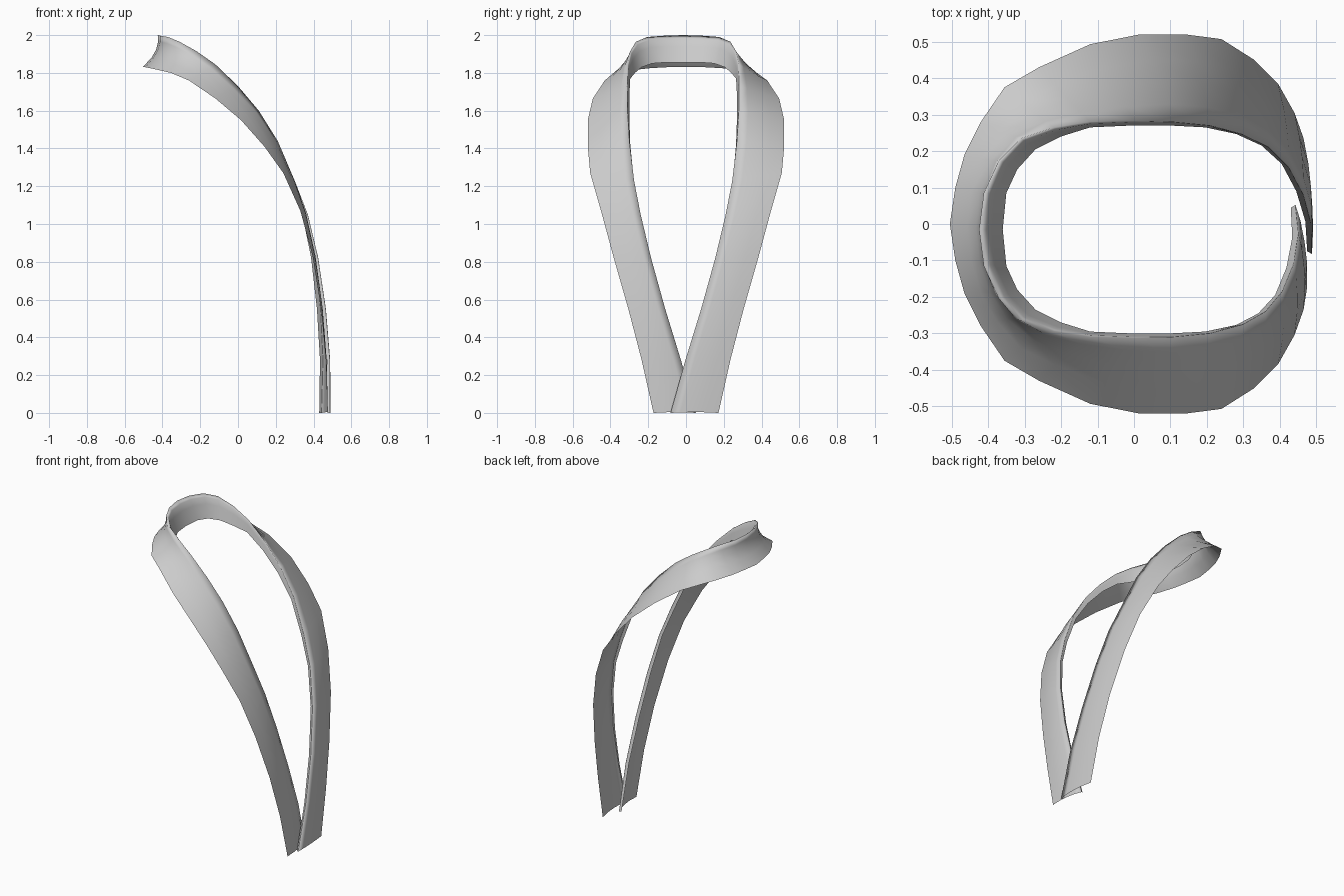
import bpy, bmesh
from mathutils import Vector

if "Cube" in bpy.data.objects:
    bpy.data.objects.remove(bpy.data.objects["Cube"])

# Half of the collar from back centre to lapel tip:
# outer edge, fold line, inner stand edge
STATIONS = [
    ((-.505, 0, 1.83), (-.425, 0, 2.0), (-.36, 0, 1.855)),
    ((-.49, .10, 1.83), (-.412, .10, 1.997), (-.35, .10, 1.855)),
    ((-.465, .19, 1.825), (-.37, .19, 1.99), (-.32, .165, 1.85)),
    ((-.42, .28, 1.815), (-.31, .25, 1.965), (-.27, .22, 1.83)),
    ((-.355, .375, 1.80), (-.22, .28, 1.915), (-.20, .255, 1.80)),
    ((-.26, .43, 1.76), (-.12, .295, 1.845), (-.12, .28, 1.77)),
    ((-.12, .493, 1.665), (0, .298, 1.73), (-.01, .285, 1.68)),
    ((.016, .52, 1.55), (.11, .295, 1.60), (.10, .285, 1.56)),
    ((.14, .52, 1.41), (.21, .285, 1.44), (.195, .28, 1.42)),
    ((.24, .507, 1.27), (.30, .26, 1.23), (.28, .262, 1.22)),
    ((.33, .45, 1.07), (.37, .225, 1.05), (.35, .23, 1.05)),
    ((.395, .385, .83), (.425, .17, .82), (.405, .18, .82)),
    ((.44, .305, .55), (.465, .095, .55), (.445, .105, .55)),
    ((.465, .235, .28), (.487, .012, .28), (.47, .022, .28)),
    ((.475, .172, .02), (.488, -.067, .02), (.475, -.06, .02)),
]


def section(i, side):
    """Cross-section points from outer edge over the fold to the stand edge."""
    outer, fold, stand = (Vector(p) for p in STATIONS[i])
    back = max(0, 1 - i / 7)
    tuck = max(0, (i - 9) / 5)
    inward = Vector((-fold.x, -fold.y, 0)).normalized()
    pts = [outer]
    for t in (.3, .55, .8):
        bend = 4 * t * (1 - t)
        p = outer.lerp(fold, t) + inward * .028 * back * bend
        if i > 6:
            p += Vector((.008, 0, .004)) * bend
        pts.append(p)
    pts.append(fold)
    pts += [fold.lerp(stand, t) + inward * .014 * back * (1 - t) for t in (.12, .4)]
    pts.append(stand)
    out = []
    for k, p in enumerate(pts):
        w = min(1, k / 4)
        x = p.x - (.045 * tuck * w if side < 0 else 0)   # underlapping lapel
        out.append((x, side * p.y - .015 * w, p.z))
    return out


# Collar and lapels as one continuous folded strip
n = len(STATIONS)
rows = [section(i, -1) for i in range(n - 1, 0, -1)] + [section(i, 1) for i in range(n)]
bm = bmesh.new()
grid = [[bm.verts.new(p) for p in row] for row in rows]
for a, b in zip(grid, grid[1:]):
    for k in range(len(a) - 1):
        bm.faces.new((a[k], a[k + 1], b[k + 1], b[k]))
for f in bm.faces:
    f.smooth = True
# Make the visible side face outwards
bm.normal_update()
if sum(f.normal.x for f in bm.faces if f.calc_center_median().z < 1) < 0:
    bmesh.ops.reverse_faces(bm, faces=bm.faces[:])
# Settle on the ground
low = min(v.co.z for v in bm.verts)
for v in bm.verts:
    if v.co.z < .1:
        v.co.z -= low
mesh = bpy.data.meshes.new("collar")
bm.to_mesh(mesh)
bm.free()
collar = bpy.data.objects.new("collar", mesh)
bpy.context.collection.objects.link(collar)
